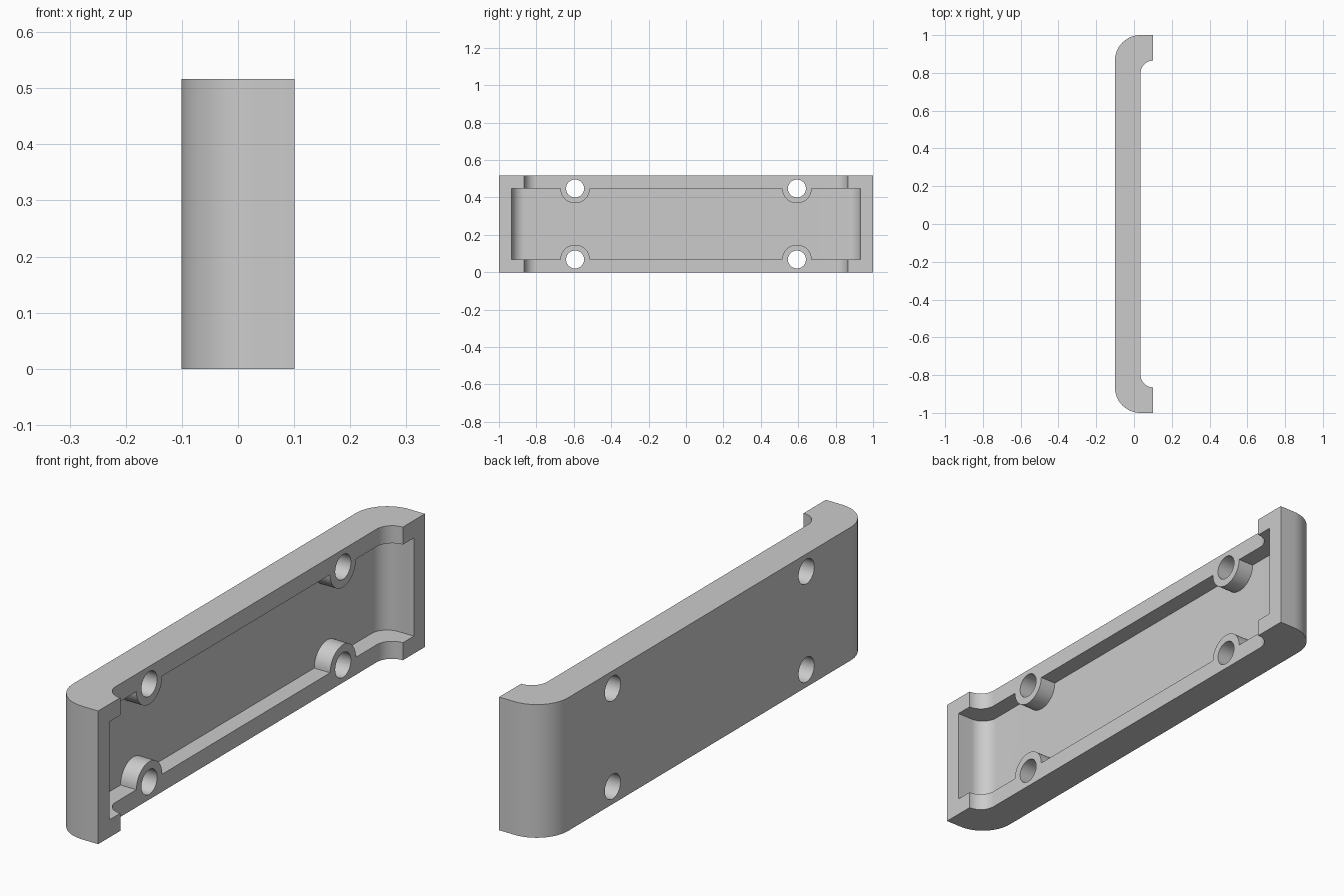
import bpy, bmesh, math

if "Cube" in bpy.data.objects:
    bpy.data.objects.remove(bpy.data.objects["Cube"])

HALF_X, HEIGHT, WALL = 0.101, 0.516, 0.068
FLOOR = 0.035            # front level of the rim
LIP_Y = 0.865            # inner end of the end lips
R_OUT, R_LIP = 0.135, 0.066
HOLE_Y, HOLE_R, BOSS_R = 0.593, 0.048, 0.079

grey = bpy.data.materials.new("plain grey")
grey.diffuse_color = (0.6, 0.6, 0.6, 1)
grey.use_nodes = True
grey.node_tree.nodes["Principled BSDF"].inputs["Base Color"].default_value = grey.diffuse_color


def arc(cx, cy, r, a0, a1, n=16):
    return [(cx + r * math.cos(math.radians(a0 + (a1 - a0) * i / n)),
             cy + r * math.sin(math.radians(a0 + (a1 - a0) * i / n))) for i in range(n + 1)]


def mirrored(half):
    """Close a profile by mirroring its +y half."""
    return half + [(x, -y) for x, y in reversed(half)]


def prism(name, pts, z0, z1):
    bm = bmesh.new()
    face = bm.faces.new([bm.verts.new((x, y, z0)) for x, y in pts])
    ext = bmesh.ops.extrude_face_region(bm, geom=[face])
    top = [v for v in ext["geom"] if isinstance(v, bmesh.types.BMVert)]
    bmesh.ops.translate(bm, verts=top, vec=(0, 0, z1 - z0))
    bmesh.ops.recalc_face_normals(bm, faces=bm.faces)
    mesh = bpy.data.meshes.new(name)
    bm.to_mesh(mesh)
    bm.free()
    mesh.materials.append(grey)
    ob = bpy.data.objects.new(name, mesh)
    bpy.context.collection.objects.link(ob)
    return ob


def cut(target, cutter):
    mod = target.modifiers.new("cut", "BOOLEAN")
    mod.operation, mod.solver, mod.object = "DIFFERENCE", "EXACT", cutter
    bpy.context.view_layer.objects.active = target
    bpy.ops.object.modifier_apply(modifier=mod.name)
    bpy.data.objects.remove(cutter, do_unlink=True)


def rod(name, r, y, z):
    bpy.ops.mesh.primitive_cylinder_add(vertices=48, radius=r, depth=1.0, location=(0, y, z),
                                        rotation=(0, math.pi / 2, 0))
    ob = bpy.context.object
    ob.name = name
    ob.data.materials.append(grey)
    return ob


# Channel body: rounded back corners, filleted end lips
cx = -HALF_X + R_OUT
body_half = (arc(cx, 1 - R_OUT, R_OUT, 180, 90) + [(HALF_X, 1.0)]
             + arc(HALF_X, LIP_Y - R_LIP, R_LIP, 90, 180))
# the two halves are joined across the back and across the rim
left = [(x, -y) for x, y in reversed(body_half)]
body = prism("channel_plate", body_half + left, 0, HEIGHT)

# Pocket: follows the outer skin at wall thickness, open to the right
pocket_half = [(0.3, 1 - WALL)] + arc(cx, 1 - R_OUT, R_OUT - WALL, 90, 180)
pocket = prism("pocket_cutter", mirrored(pocket_half), WALL, HEIGHT - WALL)

# Screw bosses are left standing in the pocket, then bored through
spots = [(y, z) for y in (-HOLE_Y, HOLE_Y) for z in (WALL, HEIGHT - WALL)]
for y, z in spots:
    cut(pocket, rod("boss", BOSS_R, y, z))
cut(body, pocket)
for y, z in spots:
    cut(body, rod("screw_hole", HOLE_R, y, z))

# Smooth curves, sharp edges
bpy.ops.object.select_all(action="DESELECT")
body.select_set(True)
bpy.context.view_layer.objects.active = body
bpy.ops.object.shade_smooth_by_angle(angle=math.radians(30))
